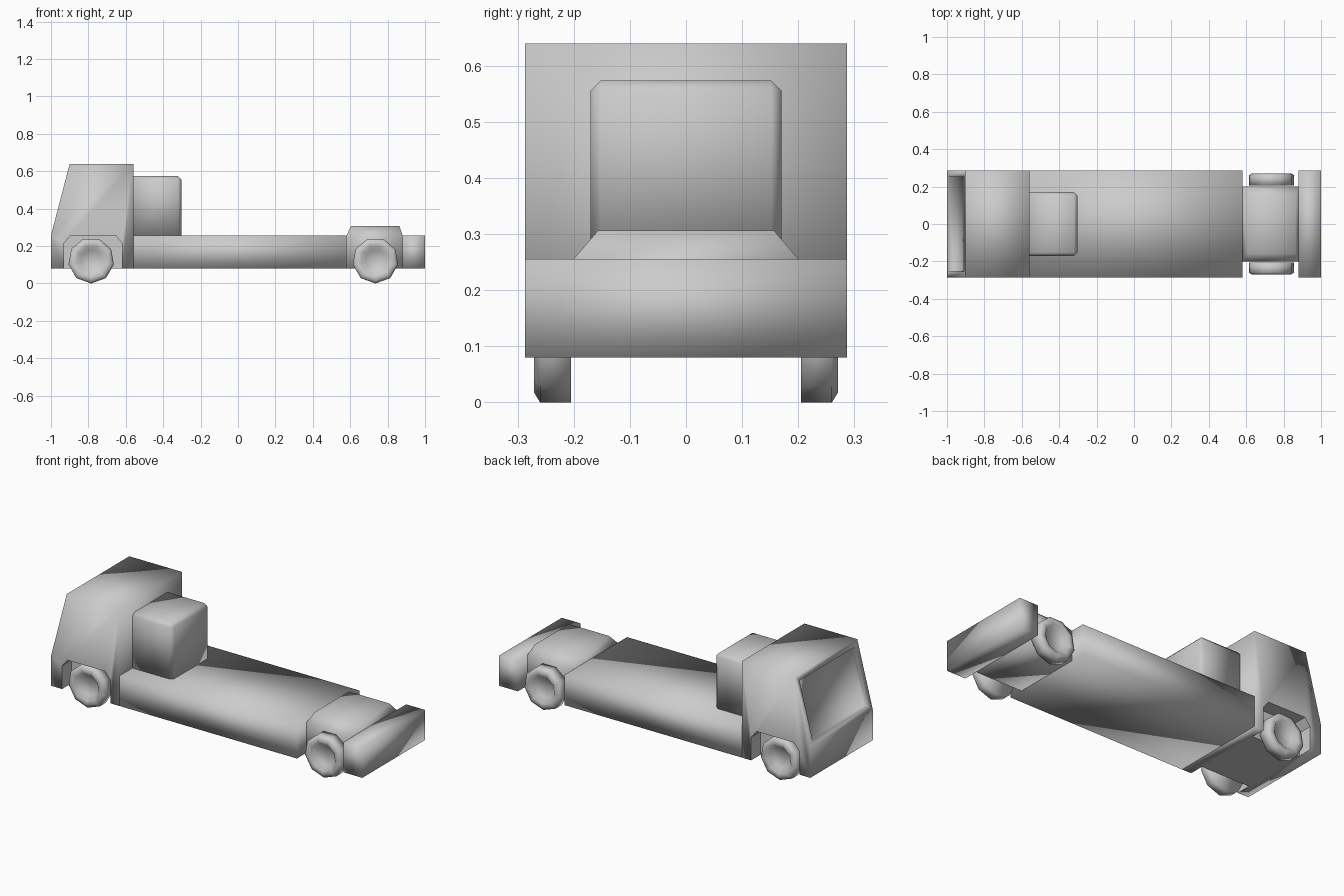
import bpy, bmesh, math

if "Cube" in bpy.data.objects:
    bpy.data.objects.remove(bpy.data.objects["Cube"])

W = 0.287      # half width of the body
CORE = 0.2     # half width between the wheels


def finish(name, bm, smooth=True):
    bmesh.ops.recalc_face_normals(bm, faces=bm.faces)
    mesh = bpy.data.meshes.new(name)
    bm.to_mesh(mesh)
    bm.free()
    for p in mesh.polygons:
        p.use_smooth = smooth
    ob = bpy.data.objects.new(name, mesh)
    bpy.context.collection.objects.link(ob)
    return ob


def loft(rings):
    """Closed solid through matching rings of points."""
    bm = bmesh.new()
    rows = [[bm.verts.new(p) for p in ring] for ring in rings]
    n = len(rows[0])
    for a, b in zip(rows, rows[1:]):
        for i in range(n):
            j = (i + 1) % n
            bm.faces.new((a[i], a[j], b[j], b[i]))
    bm.faces.new(rows[0])
    bm.faces.new(rows[-1])
    bmesh.ops.recalc_face_normals(bm, faces=bm.faces)
    return bm


def prism(profile, y0, y1):
    """Side profile (x, z) extruded across the width."""
    return loft([[(x, y, z) for x, z in profile] for y in (y0, y1)])


def rect(x0, x1, y, z):
    return [(x0, -y, z), (x1, -y, z), (x1, y, z), (x0, y, z)]


def box(x0, x1, y, z0, z1):
    return loft([rect(x0, x1, y, z0), rect(x0, x1, y, z1)])


# Cab with sloping front and recessed windscreen
bm = prism([(-1, .08), (-.56, .08), (-.56, .64), (-.9, .64), (-1, .257)], -W, W)
bm.normal_update()
screen = [f for f in bm.faces if f.normal.x < -.5 and f.normal.z > .1]
bmesh.ops.inset_region(bm, faces=screen, thickness=.045, depth=0)
bmesh.ops.inset_region(bm, faces=screen, thickness=.008, depth=-.022)
cab = finish("cab", bm)

# Front wheel arches cut out of the cab sides
arch = [(-.93, 0), (-.62, 0), (-.62, .215), (-.655, .257), (-.895, .257), (-.93, .215)]
for side, (y0, y1) in (("left", (CORE, .4)), ("right", (-.4, -CORE))):
    cutter = finish("arch_cutter_" + side, prism(arch, y0, y1), False)
    cutter.hide_render = True
    cutter.hide_set(True)
    cut = cab.modifiers.new("arch_" + side, 'BOOLEAN')
    cut.operation = 'DIFFERENCE'
    cut.solver = 'EXACT'
    cut.object = cutter

# Load bed and rear bumper
finish("load_bed", box(-.56, .58, W, .08, .256))
finish("rear_bumper", box(.88, 1, W, .08, .256))

# Narrow rear chassis with raised hump between the rear wheels
finish("rear_chassis", loft([rect(.58, .88, CORE, .08),
                             rect(.58, .88, CORE, .256),
                             rect(.603, .863, .157, .306)]))

# Storage box behind the cab, with chamfered top and rear edges
bm = box(-.56, -.303, .17, .256, .574)
edges = [e for e in bm.edges
         if not all(v.co.z < .26 for v in e.verts)
         and not all(v.co.x < -.55 for v in e.verts)]
bmesh.ops.bevel(bm, geom=edges, offset=.018, segments=1, affect='EDGES')
finish("storage_box", bm)

# Nine-sided wheels with dished hubs
R, SIDES = .123, 9
section = [(.205, R), (.26, R), (.271, R - .018), (.271, .082), (.245, .058)]
for end, cx in (("front", -.785), ("rear", .735)):
    for side, s in (("left", 1), ("right", -1)):
        rings = []
        for y, r in section:
            rings.append([(cx + r * math.sin(2 * math.pi * i / SIDES), s * y,
                           R - r * math.cos(2 * math.pi * i / SIDES))
                          for i in range(SIDES)])
        finish(f"{end}_{side}_wheel", loft(rings))
